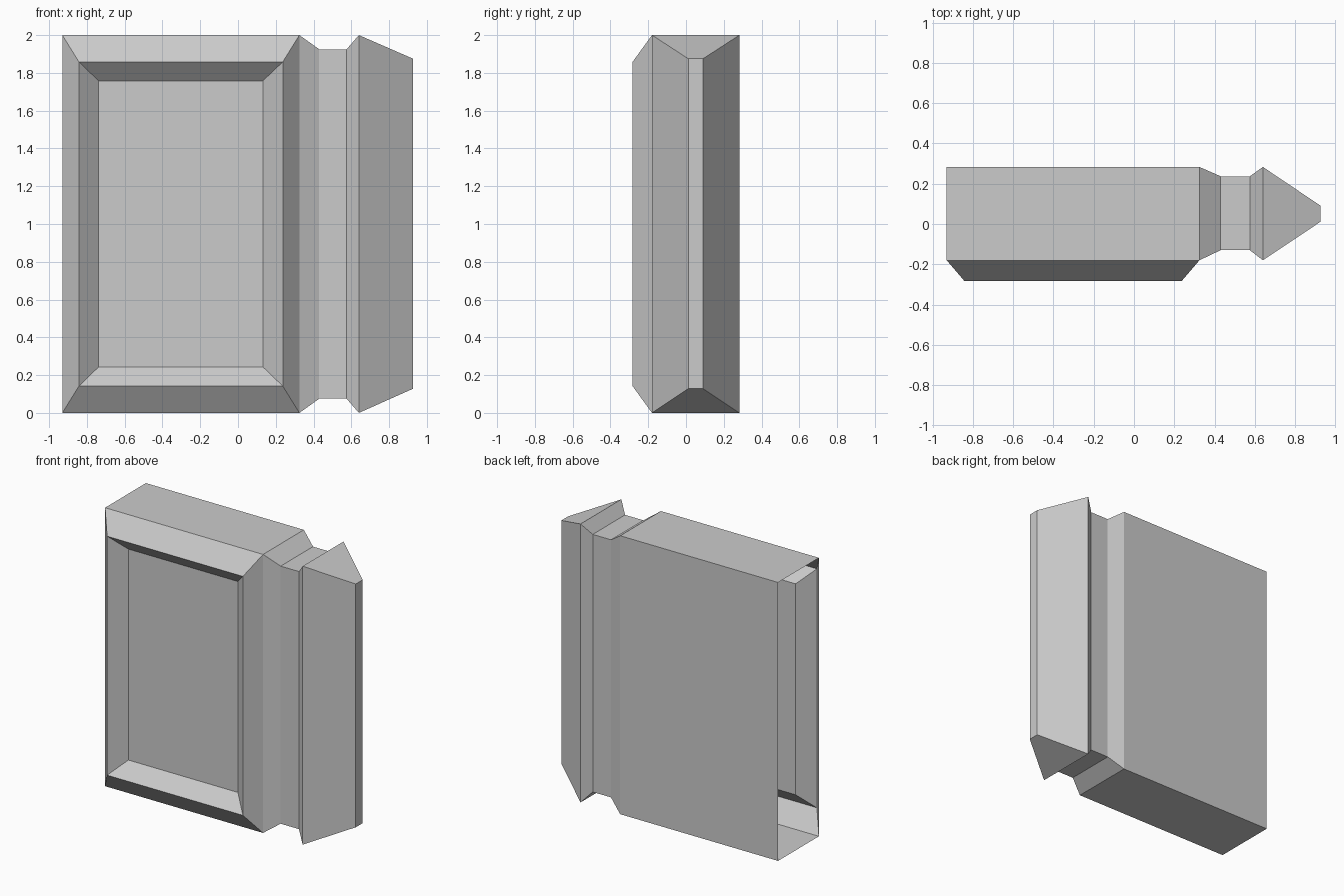
import bpy, bmesh

if "Cube" in bpy.data.objects:
    bpy.data.objects.remove(bpy.data.objects["Cube"])


def loft(name, rings, open_faces=(), cap_end=True):
    """Join four-cornered rings; open_faces holds (segment, side) pairs to leave out."""
    bm = bmesh.new()
    loops = [[bm.verts.new(p) for p in ring] for ring in rings]
    for s, (a, b) in enumerate(zip(loops, loops[1:])):
        for i in range(4):
            if (s, i) not in open_faces:
                j = (i + 1) % 4
                bm.faces.new((a[i], a[j], b[j], b[i]))
    if cap_end:
        bm.faces.new(loops[-1])
    mesh = bpy.data.meshes.new(name)
    bm.to_mesh(mesh)
    bm.free()
    obj = bpy.data.objects.new(name, mesh)
    bpy.context.collection.objects.link(obj)
    return obj


def side_ring(x, y0, y1, z0, z1):
    return [(x, y0, z1), (x, y0, z0), (x, y1, z0), (x, y1, z1)]


def front_ring(y, x0, x1, z0, z1):
    return [(x0, y, z0), (x1, y, z0), (x1, y, z1), (x0, y, z1)]


# Body shell: open left end, groove, then tapered right end
shell = loft("body_shell", [
    side_ring(-0.93, -0.18, 0.283, 0, 2),
    side_ring(0.325, -0.18, 0.283, 0, 2),
    side_ring(0.43, -0.13, 0.237, 0.075, 1.925),
    side_ring(0.575, -0.13, 0.237, 0.075, 1.925),
    side_ring(0.64, -0.18, 0.283, 0, 2),
    side_ring(0.927, 0.012, 0.09, 0.128, 1.875),
], open_faces={(0, 0)})

# Raised front frame sloping back into a recessed panel
frame = loft("front_frame", [
    front_ring(-0.18, -0.93, 0.325, 0, 2),
    front_ring(-0.283, -0.842, 0.237, 0.142, 1.858),
    front_ring(-0.19, -0.738, 0.132, 0.243, 1.758),
])

# Weld frame to shell
bpy.context.view_layer.objects.active = shell
shell.select_set(True)
frame.select_set(True)
bpy.ops.object.join()
bm = bmesh.new()
bm.from_mesh(shell.data)
bmesh.ops.remove_doubles(bm, verts=bm.verts, dist=0.001)
bmesh.ops.recalc_face_normals(bm, faces=bm.faces)
bm.to_mesh(shell.data)
bm.free()
